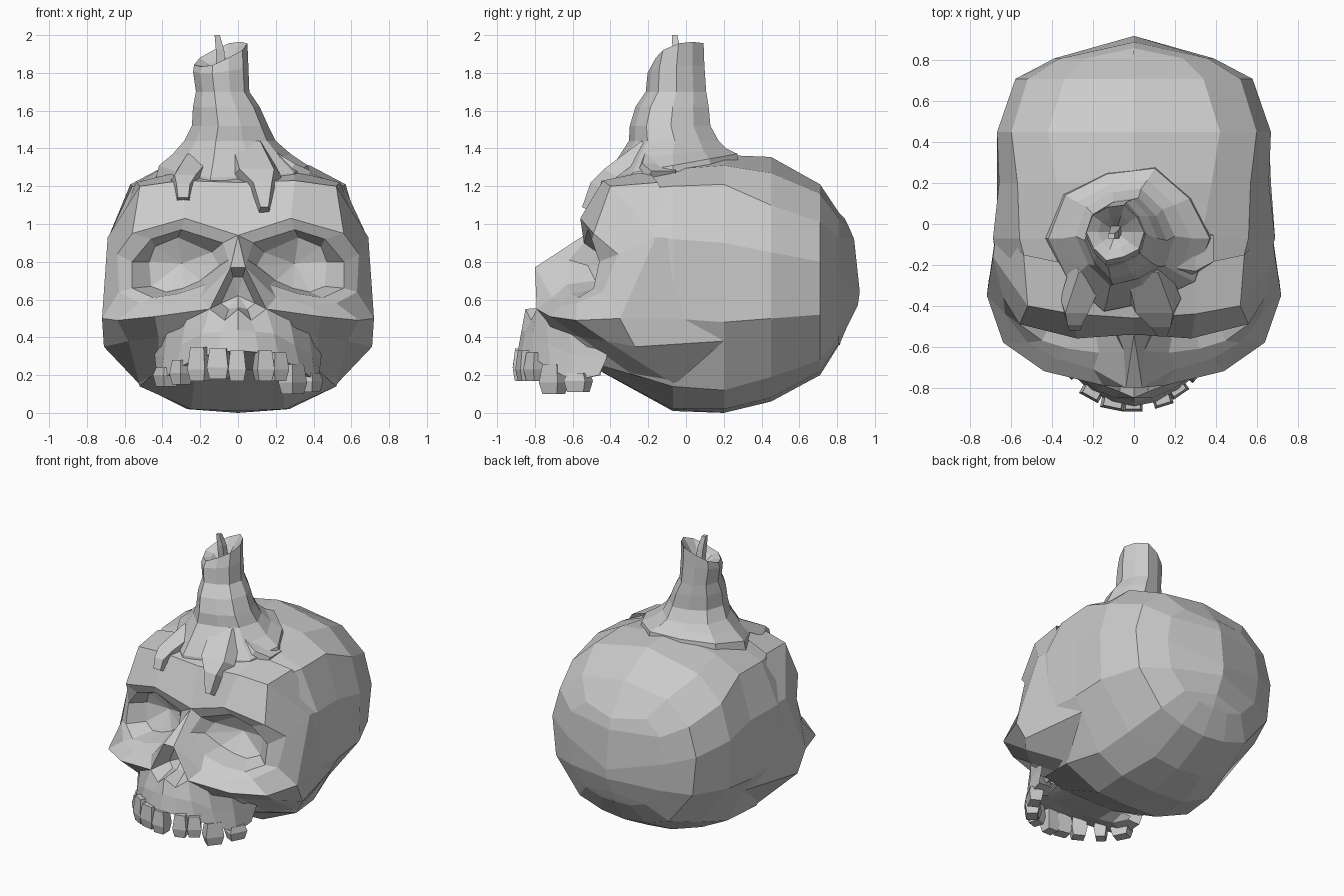
import bpy, bmesh, math
from mathutils import Vector

bone = bpy.data.materials.new("pale grey")
bone.diffuse_color = (0.6, 0.6, 0.6, 1)


def grid(name, rows, closed=False, caps=False, mirror=False, inside=None):
    """Skin a list of equally long point rows; optionally mirror over x."""
    bm = bmesh.new()
    for s in ((1, -1) if mirror else (1,)):
        vs = [[bm.verts.new((p[0] * s, p[1], p[2])) for p in r] for r in rows]
        n = len(rows[0])
        for a, b in zip(vs, vs[1:]):
            for i in range(n if closed else n - 1):
                j = (i + 1) % n
                bm.faces.new((a[i], a[j], b[j], b[i]))
        if caps:
            bm.faces.new(vs[0])
            bm.faces.new(vs[-1])
    bmesh.ops.remove_doubles(bm, verts=bm.verts, dist=0.0005)
    bmesh.ops.dissolve_degenerate(bm, dist=0.0005, edges=bm.edges)
    bmesh.ops.recalc_face_normals(bm, faces=bm.faces)
    if inside:  # open sheets: make them face away from an inner point
        c = Vector(inside)
        if sum(f.normal.dot(f.calc_center_median() - c) * f.calc_area() for f in bm.faces) < 0:
            bmesh.ops.reverse_faces(bm, faces=bm.faces)
    me = bpy.data.meshes.new(name)
    bm.to_mesh(me)
    bm.free()
    me.materials.append(bone)
    ob = bpy.data.objects.new(name, me)
    bpy.context.collection.objects.link(ob)
    return ob


CORE = (0, 0, 0.7)

# Cranium: half sections (x, z) from crown to base, lofted front to back
sections = [
    (-0.30, [(0, 1.26), (.28, 1.25), (.5, 1.18), (.62, .93), (.65, .5), (.42, .21), (.2, .15), (0, .15)]),
    (-0.07, [(0, 1.33), (.33, 1.29), (.56, 1.2), (.69, .92), (.67, .5), (.52, .14), (.25, .02), (0, .01)]),
    (0.20, [(0, 1.365), (.38, 1.31), (.57, 1.21), (.66, .9), (.67, .48), (.47, .12), (.27, .02), (0, .0)]),
    (0.45, [(0, 1.355), (.42, 1.27), (.6, 1.1), (.67, .85), (.66, .5), (.42, .19), (.2, .08), (0, .06)]),
    (0.71, [(0, 1.21), (.34, 1.16), (.52, 1.01), (.58, .8), (.55, .52), (.36, .28), (.18, .22), (0, .2)]),
    (0.81, [(0, 1.06), (.24, 1.03), (.36, .93), (.39, .74), (.36, .54), (.24, .41), (.12, .37), (0, .36)]),
]
rows = [[(x, y, z) for x, z in h] + [(-x, y, z) for x, z in h[-2:0:-1]] for y, h in sections]
spine = [(0, .84, 1.03), (0, .86, .99), (0, .89, .92), (0, .92, .64), (0, .91, .57), (0, .85, .45),
         (0, .82, .38), (0, .815, .36)]
rows.append(spine + spine[-2:0:-1])
grid("cranium", rows, closed=True)

# Sloping front of the skull base, behind the palate
grid("skull_base", [[(0, -.47, .23), (.22, -.47, .23), (.40, -.44, .25)],
                    [(0, -.07, .01), (.25, -.07, .02), (.52, -.07, .14)]], mirror=True, inside=CORE)

# Face: rings of points around one eye socket, mirrored
floor = [(.3, -.36, .79)] * 9
inner = [(.14, -.47, .85), (.32, -.41, .93), (.44, -.40, .88), (.47, -.38, .80), (.46, -.40, .67),
         (.38, -.44, .64), (.29, -.46, .66), (.2, -.48, .70), (.10, -.52, .78)]
rim = [(.08, -.54, .90), (.30, -.52, .97), (.46, -.50, .92), (.56, -.46, .80), (.56, -.49, .66),
       (.45, -.57, .61), (.32, -.61, .63), (.17, -.63, .68), (.05, -.62, .81)]
ridge = [(0, -.54, .94), (.28, -.56, 1.03), (.56, -.49, .95), (.64, -.36, .84), (.63, -.44, .64),
         (.52, -.58, .58), (.38, -.66, .57), (.2, -.71, .61), (.04, -.80, .77)]
edge = [(0, -.46, 1.22), (.3, -.44, 1.23), (.52, -.40, 1.2), (.69, -.16, .93), (.72, -.35, .5),
        (.64, -.58, .49), (.44, -.72, .51), (.15, -.79, .55), (.04, -.80, .77)]
back = [(0, -.2, 1.3), (.3, -.2, 1.28), (.54, -.15, 1.22), (.67, 0, .92), (.67, 0, .5)]
grid("eye_sockets", [floor, inner, rim, ridge], closed=True, mirror=True, inside=CORE)
grid("brow_and_cheeks", [ridge, edge], mirror=True, inside=CORE)
grid("temples", [edge[:5], back], mirror=True, inside=CORE)
grid("nasal_bone", [[(0, -.54, .94)] * 2, [(-.04, -.80, .77), (.04, -.80, .77)]], inside=CORE)

# Underside of the cheekbones, sweeping back to the skull base
under = [(.71, -.27, .35), (.58, -.42, .38), (.42, -.56, .40), (.27, -.72, .45)]
base = [(.615, .2, .38), (.52, -.06, .15), (.42, -.28, .2), (.38, -.45, .25)]
grid("cheek_undersides", [edge[4:8], under, base], mirror=True, inside=(0, -.2, .6))
grid("cheek_back", [[edge[4], under[0]], [back[4], base[0]]], mirror=True, inside=CORE)

# Nose opening
nose_rim = [(0, -.80, .77), (.04, -.80, .77), (.15, -.79, .55), (.07, -.82, .49), (0, -.85, .55)]
nose_in = [(0, -.68, .72), (.025, -.68, .72), (.09, -.66, .58), (.05, -.68, .55), (0, -.7, .56)]
grid("nose_cavity", [nose_rim, nose_in, [(0, -.64, .62)] * 5], mirror=True, inside=(0, 0, .62))

# Upper jaw and palate
jaw_top = [(0, -.85, .55), (.07, -.82, .49), (.15, -.79, .55), (.27, -.74, .51), (.37, -.62, .47), (.45, -.40, .40)]
jaw_mid = [(0, -.87, .44), (.09, -.85, .43), (.19, -.81, .42), (.30, -.73, .36), (.39, -.6, .31), (.44, -.42, .29)]
jaw_low = [(0, -.89, .33), (.11, -.87, .32), (.22, -.81, .29), (.33, -.71, .23), (.41, -.6, .17), (.43, -.46, .20)]
palate = [(0, -.74, .30), (.08, -.73, .3), (.15, -.7, .28), (.22, -.63, .24), (.28, -.55, .2), (.33, -.45, .2)]
throat = [(x * .07, -.45, .23) for x in range(6)]
grid("upper_jaw", [jaw_top, jaw_mid, jaw_low, palate, throat], mirror=True, inside=(0, -.5, .4))

# Teeth: x, y, bottom z, height, width, turn
teeth = [(-.38, -.58, .14, .1, .12, 1.1), (-.30, -.70, .15, .13, .08, .8), (-.20, -.81, .17, .18, .10, .5),
         (-.10, -.86, .18, .16, .11, .2), (-.005, -.87, .17, .16, .09, 0), (.135, -.845, .17, .16, .09, -.3),
         (.205, -.795, .17, .15, .09, -.6), (.29, -.70, .10, .16, .12, -.9), (.38, -.57, .11, .1, .12, -1.1)]
for k, (x, y, zb, h, w, a) in enumerate(teeth):
    def ring(z, s):
        return [(x + s * (math.cos(a) * u * w / 2 + math.sin(a) * v * .045),
                 y + s * (-math.sin(a) * u * w / 2 + math.cos(a) * v * .045), z)
                for u, v in ((-1, -1), (1, -1), (1, 1), (-1, 1))]
    grid("tooth_%d" % (k + 1), [ring(zb + h, .8), ring(zb + .06, 1.05), ring(zb, .8)], closed=True, caps=True)

# Candle: lumpy ten-sided rings (z, cx, cy, rx, ry, tilt in x, tilt in y)
N = 10
lump = [1.0, .92, 1.0, .92, 1.0, 1.02, .95, 1.04, .9, 1.0]
profile = [(1.23, -.02, -.07, .41, .37, 0, .2), (1.31, -.02, -.07, .39, .36, 0, .18),
           (1.37, -.03, -.07, .31, .30, 0, .1), (1.44, -.04, -.06, .24, .245, 0, 0),
           (1.52, -.04, -.08, .20, .22, 0, 0), (1.62, -.06, -.07, .175, .20, 0, 0),
           (1.70, -.08, -.05, .14, .165, 0, 0), (1.82, -.09, -.05, .145, .155, .1, .1),
           (1.90, -.09, -.04, .14, .14, .4, .3), (1.86, -.09, -.04, .085, .085, .3, .2),
           (1.80, -.09, -.04, .03, .03, 0, 0)]
rows = []
for z, cx, cy, rx, ry, tx, ty in profile:
    row = []
    for i in range(N):
        t = 2 * math.pi * i / N
        dx, dy = rx * lump[i] * math.cos(t), ry * lump[i] * math.sin(t)
        row.append((cx + dx, cy + dy, z + tx * dx + ty * dy))
    rows.append(row)
grid("candle", rows, closed=True, caps=True)


# Wax drips: flat tapering strands along a path of (x, y, z, half width)
def drip(name, path, side=(1, 0, 0), out=(0, -.035, .02)):
    side, out = Vector(side), Vector(out)
    rows = []
    for x, y, z, w in path:
        p = Vector((x, y, z))
        rows.append([p - side * w - out, p - side * w * .7 + out, p + side * w * .7 + out, p + side * w - out])
    grid(name, rows, closed=True, caps=True)


drip("drip_front", [(.04, -.20, 1.42, .11), (.10, -.40, 1.27, .13), (.13, -.47, 1.20, .07), (.14, -.515, 1.07, .03)])
drip("drip_left", [(-.2, -.20, 1.35, .1), (-.28, -.40, 1.24, .08), (-.29, -.46, 1.19, .05), (-.29, -.485, 1.12, .04)])
drip("drip_right", [(.10, -.12, 1.40, .12), (.28, -.14, 1.29, .13), (.37, -.12, 1.25, .09)], (0, 1, 0), (.02, 0, .03))

# Wick
wick = [(-.09, -.03, 1.78, .025), (-.095, -.05, 1.92, .022), (-.11, -.06, 2.0, .014)]
grid("wick", [[(x + u * w, y + v * w, z) for u, v in ((-1, -1), (1, -1), (1, 1), (-1, 1))]
              for x, y, z, w in wick], closed=True, caps=True)
